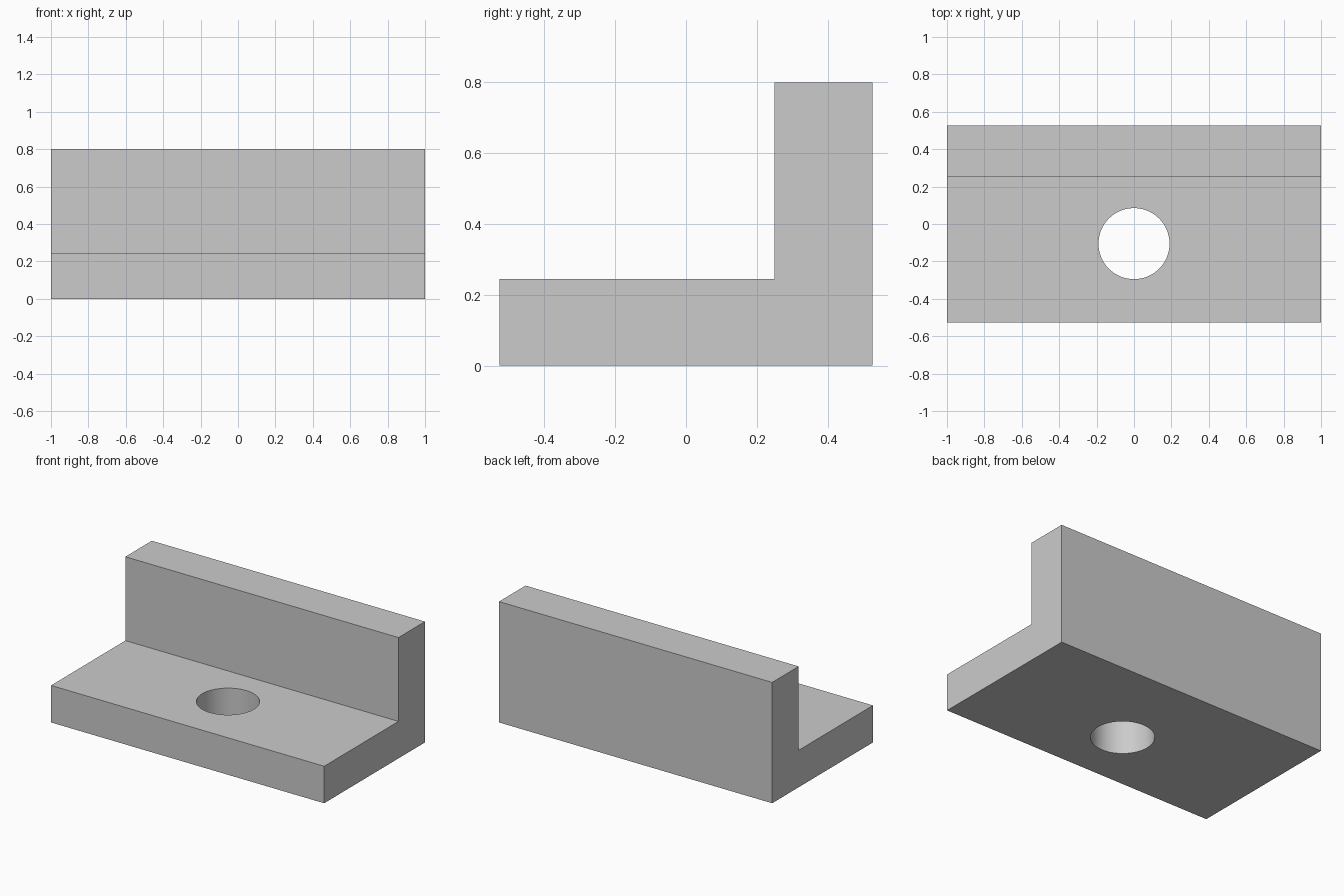
import bpy
import bmesh
from math import radians

if "Cube" in bpy.data.objects:
    bpy.data.objects.remove(bpy.data.objects["Cube"], do_unlink=True)

LENGTH, DEPTH, HEIGHT = 2.0, 1.054, 0.8
BASE_TOP, WALL_FRONT = 0.245, 0.25
HOLE_Y, HOLE_RADIUS = -0.105, 0.19

# Single grey material
grey = bpy.data.materials.new("plain_grey")
grey.use_nodes = True
colour = (0.6, 0.6, 0.6, 1)
grey.diffuse_color = colour
grey.node_tree.nodes["Principled BSDF"].inputs["Base Color"].default_value = colour

# L-shaped profile swept along x
profile = [(-DEPTH / 2, 0), (DEPTH / 2, 0), (DEPTH / 2, HEIGHT),
           (WALL_FRONT, HEIGHT), (WALL_FRONT, BASE_TOP), (-DEPTH / 2, BASE_TOP)]
bm = bmesh.new()
end = bm.faces.new([bm.verts.new((-LENGTH / 2, y, z)) for y, z in profile])
swept = bmesh.ops.extrude_face_region(bm, geom=[end])["geom"]
bmesh.ops.translate(bm, vec=(LENGTH, 0, 0),
                    verts=[v for v in swept if isinstance(v, bmesh.types.BMVert)])
bmesh.ops.recalc_face_normals(bm, faces=bm.faces)
mesh = bpy.data.meshes.new("angle_bracket")
bm.to_mesh(mesh)
bm.free()
mesh.materials.append(grey)
bracket = bpy.data.objects.new("angle_bracket", mesh)
bpy.context.collection.objects.link(bracket)

# Round bolt hole through the base
bpy.ops.mesh.primitive_cylinder_add(vertices=64, radius=HOLE_RADIUS, depth=1,
                                    location=(0, HOLE_Y, 0))
cutter = bpy.context.object
cutter.name = "hole_cutter"
cutter.hide_render = True
cutter.data.materials.append(grey)

bpy.ops.object.select_all(action="DESELECT")
bracket.select_set(True)
bpy.context.view_layer.objects.active = bracket
hole = bracket.modifiers.new("bolt_hole", "BOOLEAN")
hole.operation = "DIFFERENCE"
hole.solver = "EXACT"
hole.object = cutter
bpy.ops.object.modifier_apply(modifier=hole.name)
bpy.data.objects.remove(cutter, do_unlink=True)

# Smooth hole wall, crisp edges elsewhere
bpy.ops.object.shade_smooth_by_angle(angle=radians(30))
